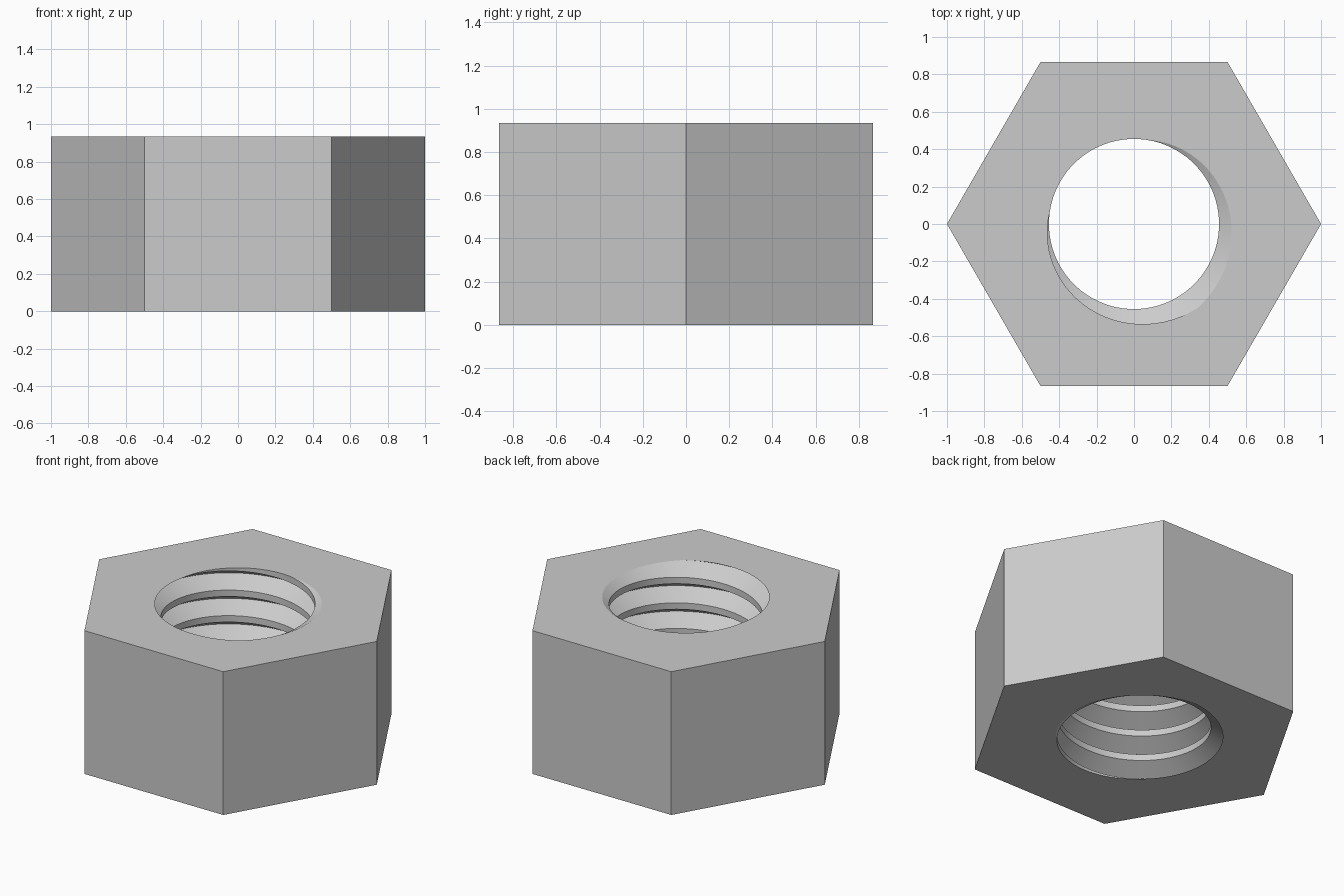
import bpy, bmesh
from math import pi, cos, sin, tan, radians
from mathutils import Vector

cube = bpy.data.objects.get("Cube")
if cube:
    bpy.data.objects.remove(cube)

HEIGHT = 0.933
PITCH = 0.1665
MINOR = 0.455            # bore radius at the thread crests
CREST = PITCH / 4        # flat width of each crest
FLANK = (PITCH - CREST) / 2
MAJOR = MINOR + FLANK / tan(radians(30))
SEGMENTS = 72
TURNS_BELOW, TURNS = 8, 10
PHASE = radians(-53)     # where the groove runs out at the top face

bm = bmesh.new()

# Helical thread: sweep one groove-to-groove profile, longer than the nut
profile = [(MAJOR, 0), (MINOR, FLANK), (MINOR, FLANK + CREST), (MAJOR, PITCH)]
previous = None
for i in range(TURNS * SEGMENTS + 1):
    turn = i / SEGMENTS
    angle = PHASE + 2 * pi * turn
    base = HEIGHT + PITCH * (turn - TURNS_BELOW)
    ring = [bm.verts.new((r * cos(angle), r * sin(angle), base + z))
            for r, z in profile]
    if previous:
        for k in range(len(profile) - 1):
            bm.faces.new((previous[k], ring[k], ring[k + 1], previous[k + 1]))
    previous = ring
bmesh.ops.remove_doubles(bm, verts=bm.verts, dist=1e-5)

# Trim the thread flush with both end faces
for z, direction in ((0, -1), (HEIGHT, 1)):
    bmesh.ops.bisect_plane(bm, geom=bm.verts[:] + bm.edges[:] + bm.faces[:],
                           dist=1e-6, plane_co=(0, 0, z),
                           plane_no=(0, 0, direction), clear_outer=True)
bmesh.ops.remove_doubles(bm, verts=bm.verts, dist=1e-5)

# Six outer flats
rings = [[bm.verts.new((cos(k * pi / 3), sin(k * pi / 3), z)) for k in range(6)]
         for z in (0, HEIGHT)]
for k in range(6):
    j = (k + 1) % 6
    bm.faces.new((rings[0][k], rings[0][j], rings[1][j], rings[1][k]))

# End faces between the hexagon and the trimmed bore
for z in (0, HEIGHT):
    rim = [e for e in bm.edges if e.is_boundary
           and all(abs(v.co.z - z) < 1e-4 for v in e.verts)]
    bmesh.ops.triangle_fill(bm, edges=rim, use_beauty=True,
                            normal=Vector((0, 0, 1 if z else -1)))
bmesh.ops.recalc_face_normals(bm, faces=bm.faces)

mesh = bpy.data.meshes.new("hex_nut")
bm.to_mesh(mesh)
bm.free()
nut = bpy.data.objects.new("hex_nut", mesh)
bpy.context.collection.objects.link(nut)

# Plain grey metal
grey = bpy.data.materials.new("grey_metal")
grey.use_nodes = True
colour = (0.6, 0.6, 0.6, 1)
grey.diffuse_color = colour
grey.node_tree.nodes["Principled BSDF"].inputs["Base Color"].default_value = colour
mesh.materials.append(grey)

bpy.ops.object.select_all(action='DESELECT')
nut.select_set(True)
bpy.context.view_layer.objects.active = nut
bpy.ops.object.shade_smooth_by_angle(angle=radians(30))
